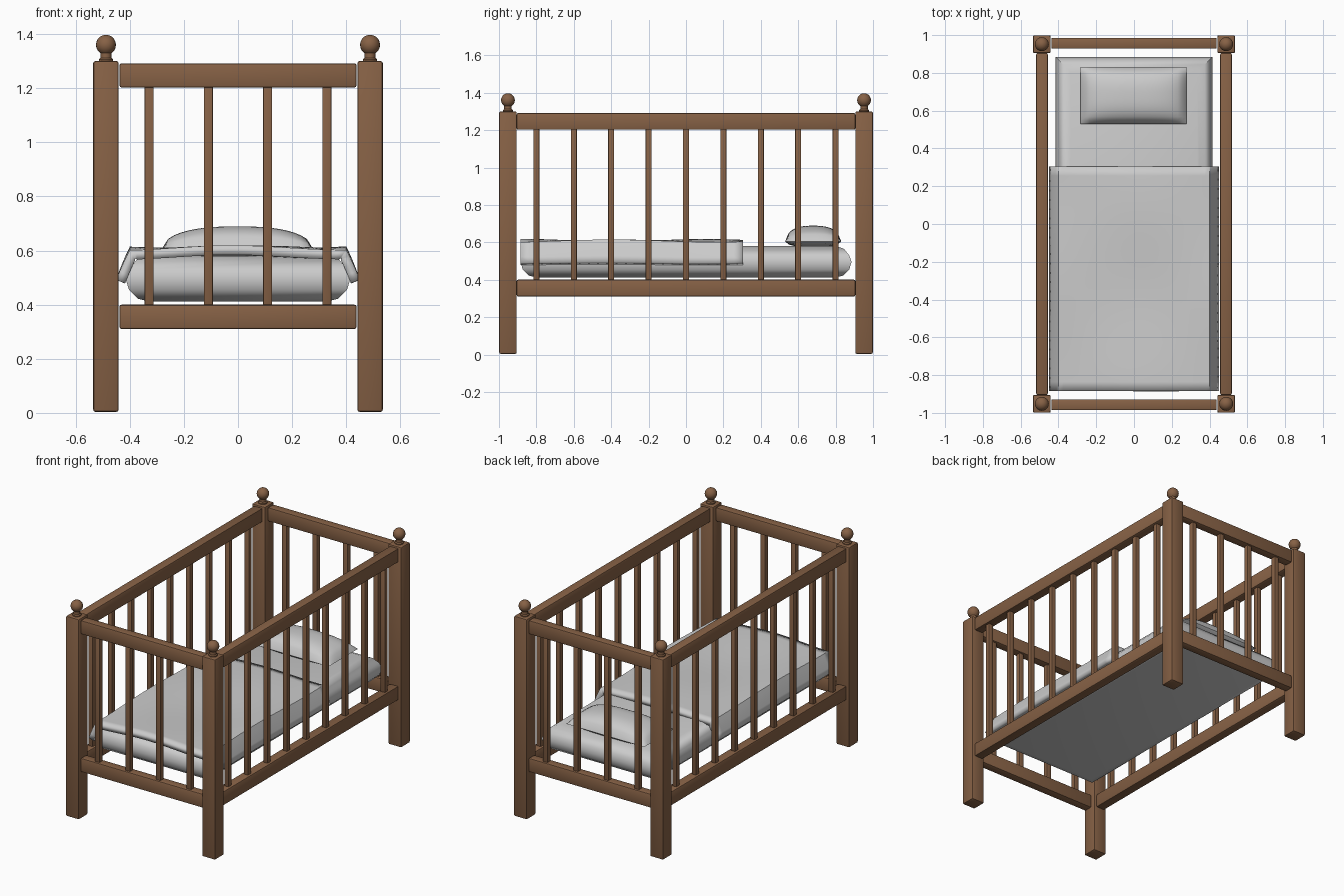
import bpy, bmesh, math

cube = bpy.data.objects.get("Cube")
if cube:
    bpy.data.objects.remove(cube, do_unlink=True)


def material(name, rgb):
    m = bpy.data.materials.new(name)
    m.use_nodes = True
    m.diffuse_color = (*rgb, 1)
    m.node_tree.nodes["Principled BSDF"].inputs["Base Color"].default_value = (*rgb, 1)
    return m


WOOD = material("brown wood", (0.24, 0.12, 0.06))
CLOTH = material("pale grey cloth", (0.6, 0.6, 0.6))


def finish(name, bm, mat, angle=40):
    bmesh.ops.recalc_face_normals(bm, faces=bm.faces)
    mesh = bpy.data.meshes.new(name)
    bm.to_mesh(mesh)
    bm.free()
    mesh.materials.append(mat)
    ob = bpy.data.objects.new(name, mesh)
    bpy.context.collection.objects.link(ob)
    bpy.ops.object.select_all(action="DESELECT")
    ob.select_set(True)
    bpy.context.view_layer.objects.active = ob
    bpy.ops.object.shade_smooth_by_angle(angle=math.radians(angle))
    return ob


def box(name, centre, size, bevel):
    bm = bmesh.new()
    bmesh.ops.create_cube(bm, size=1)
    bmesh.ops.scale(bm, vec=size, verts=bm.verts)
    bmesh.ops.translate(bm, vec=centre, verts=bm.verts)
    bmesh.ops.bevel(bm, geom=bm.edges[:], offset=bevel, segments=2,
                    profile=0.5, affect="EDGES")
    return finish(name, bm, WOOD)


def finial(name, x, y):
    # Turned neck and ball, spun from a profile
    profile = [(0.026, 1.295), (0.026, 1.306), (0.02, 1.312), (0.02, 1.332)]
    for i in range(9):
        a = math.radians(-55 + i * 145 / 8)
        profile.append((0.037 * math.cos(a), 1.36 + 0.037 * math.sin(a)))
    bm = bmesh.new()
    vs = [bm.verts.new((x + r, y, z)) for r, z in profile]
    edges = [bm.edges.new(p) for p in zip(vs, vs[1:])]
    bmesh.ops.spin(bm, geom=vs + edges, cent=(x, y, 0), axis=(0, 0, 1),
                   angle=math.tau, steps=20)
    bmesh.ops.remove_doubles(bm, verts=bm.verts, dist=0.0005)
    finish(name, bm, WOOD)


def grid(bm, nx, ny, point):
    # Quad sheet over u, v in -1..1
    rows = [[bm.verts.new(point(2 * i / nx - 1, 2 * j / ny - 1))
             for i in range(nx + 1)] for j in range(ny + 1)]
    for a, b in zip(rows, rows[1:]):
        for i in range(nx):
            bm.faces.new((a[i], a[i + 1], b[i + 1], b[i]))


# Corner posts with finials
for ex, side in ((1, "left"), (-1, "right")):
    for ey, end in ((-1, "front"), (1, "back")):
        box(f"{end}_{side}_post", (ex * 0.488, ey * 0.952, 0.652),
            (0.094, 0.094, 1.296), 0.008)
        finial(f"{end}_{side}_finial", ex * 0.488, ey * 0.952)

# Rails on all four sides
for z, level in ((0.355, "lower"), (1.247, "upper")):
    for s, side, end in ((1, "left", "back"), (-1, "right", "front")):
        box(f"{level}_{side}_rail", (s * 0.487, 0, z), (0.062, 1.81, 0.09), 0.008)
        box(f"{level}_{end}_rail", (0, s * 0.957, z), (0.876, 0.058, 0.09), 0.008)

# Slats
for s, side, end in ((1, "left", "back"), (-1, "right", "front")):
    for i in range(9):
        box(f"{side}_slat_{i + 1}", (s * 0.487, (i - 4) * 0.2, 0.8),
            (0.032, 0.032, 0.84), 0.004)
    for i in range(4):
        box(f"{end}_slat_{i + 1}", ((i - 1.5) * 0.219, s * 0.957, 0.8),
            (0.034, 0.032, 0.84), 0.004)

# Mattress: stacked rectangles with rounded sides
bm = bmesh.new()
rings = []
for inset, z in ((0.085, 0.412), (0.045, 0.422), (0.012, 0.455), (0, 0.495),
                 (0.012, 0.53), (0.04, 0.565), (0.08, 0.58)):
    w, d = 0.415 - inset, 0.885 - inset
    rings.append([bm.verts.new((x * w, y * d, z))
                  for x, y in ((-1, -1), (1, -1), (1, 1), (-1, 1))])
for a, b in zip(rings, rings[1:]):
    for i in range(4):
        j = (i + 1) % 4
        bm.faces.new((a[i], a[j], b[j], b[i]))
bm.faces.new(rings[0])
bm.faces.new(rings[-1])
finish("mattress", bm, CLOTH, 50)


# Blanket: wavy sheet with sides hanging down
def blanket_point(u, v):
    x, y = 0.5 * u, -0.29 + 0.595 * v
    wave = 0.007 * math.sin(6.5 * y + 1) * math.cos(5 * x) + 0.004 * math.sin(9 * x + 5 * y)
    over = max(0, abs(x) - 0.4)
    z = 0.608 + wave * (1 - over * 8) - 0.95 * over - 2.0 * over * over
    return (math.copysign(min(abs(x), 0.4) + 0.5 * over, x), y, z)


bm = bmesh.new()
grid(bm, 40, 24, blanket_point)
blanket = finish("blanket", bm, CLOTH, 45)
mod = blanket.modifiers.new("thickness", "SOLIDIFY")
mod.thickness = 0.035
mod.offset = -1


# Pillow: domed cushion with a flat seam edge
def pillow_point(side):
    def point(u, v):
        puff = math.sqrt((1 - abs(u) ** 2.6) * (1 - abs(v) ** 2.6))
        return (0.28 * u - 0.002, 0.68 + 0.15 * v,
                0.605 + (0.084 if side > 0 else -0.03) * puff)
    return point


bm = bmesh.new()
for side in (1, -1):
    grid(bm, 24, 16, pillow_point(side))
bmesh.ops.remove_doubles(bm, verts=bm.verts, dist=0.0005)
finish("pillow", bm, CLOTH, 60)
